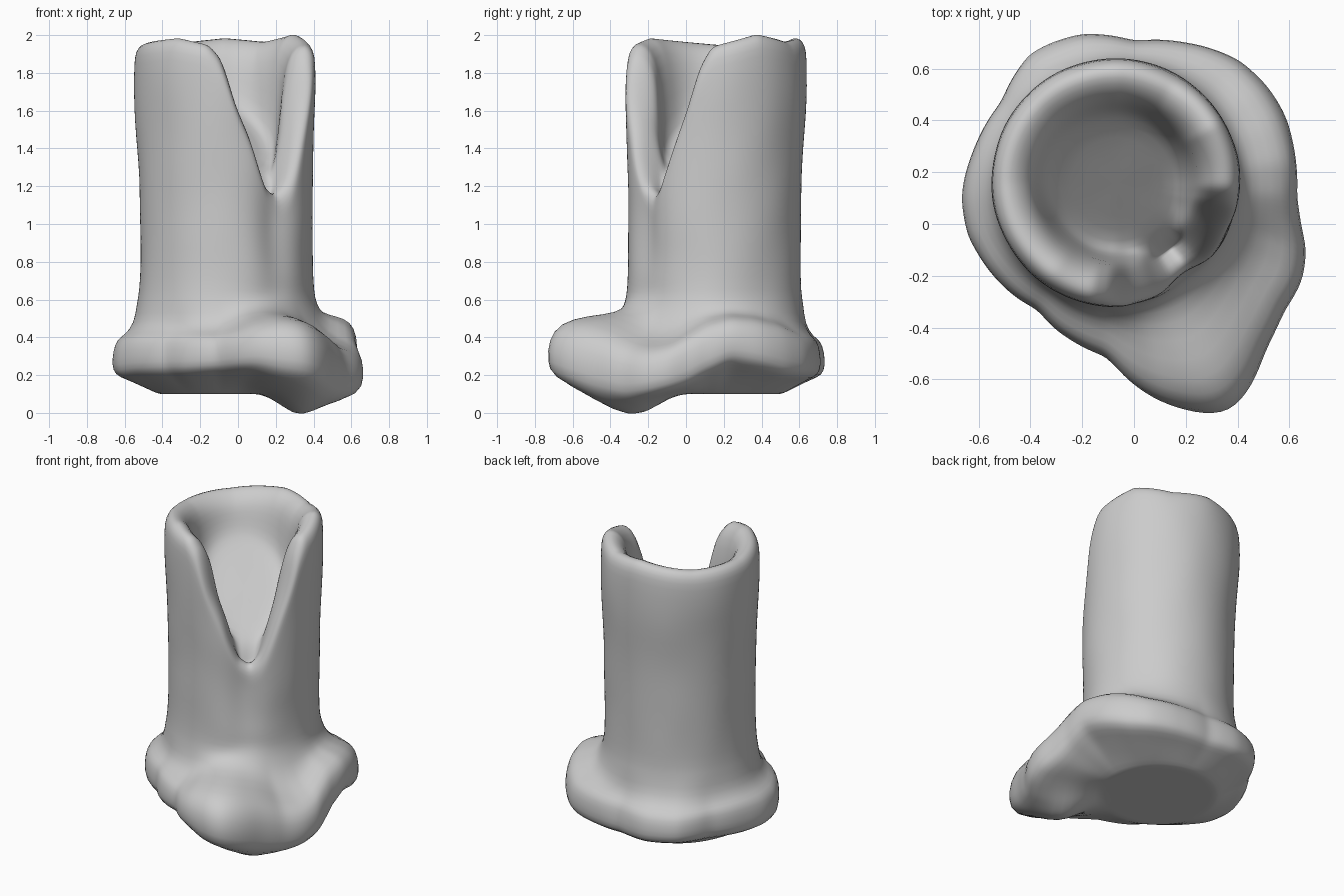
import bpy, bmesh, math
from mathutils import Vector, noise

if "Cube" in bpy.data.objects:
    bpy.data.objects.remove(bpy.data.objects["Cube"])

CX, CY, N = -0.062, 0.15, 96

# Root flare outline: x, y, lower edge height, upper shoulder height
FLARE = [
    (-0.66, 0.10, .20, .41), (-0.62, 0.28, .20, .41), (-0.51, 0.47, .21, .40),
    (-0.40, 0.65, .21, .40), (-0.20, 0.735, .20, .40), (0.00, 0.705, .20, .40),
    (0.20, 0.70, .20, .41), (0.41, 0.635, .20, .43), (0.51, 0.54, .21, .47),
    (0.59, 0.40, .25, .50), (0.625, 0.25, .28, .51), (0.63, 0.10, .21, .48),
    (0.645, 0.00, .15, .43), (0.665, -0.10, .12, .38), (0.645, -0.22, .09, .36),
    (0.58, -0.33, .07, .38), (0.51, -0.48, .10, .45), (0.43, -0.66, .16, .50),
    (0.35, -0.73, .19, .51), (0.26, -0.73, .20, .51), (0.10, -0.68, .24, .48),
    (0.00, -0.62, .24, .44), (-0.10, -0.515, .23, .42), (-0.30, -0.41, .22, .42),
    (-0.37, -0.33, .22, .42), (-0.57, -0.17, .21, .42), (-0.64, -0.05, .20, .41)]
# Rim height by angle in degrees, with the broken notch at the front right
RIM = [(-180, 1.95), (-150, 1.97), (-125, 1.985), (-102, 1.95), (-92, 1.87), (-82, 1.62),
       (-72, 1.45), (-66, 1.30), (-60, 1.20), (-50, 1.15), (-42, 1.20), (-36, 1.30),
       (-20, 1.62), (-11, 1.84), (-3, 1.94), (30, 2.005), (60, 1.965), (90, 1.985), (135, 1.95)]
# Shaft radius by height
SHAFT = [(0.6, .460), (0.8, .456), (1.2, .458), (1.5, .470), (1.7, .480), (2.0, .478)]


def mix(a, b, t):
    return a + (b - a) * t


def lookup(table, v):
    """Linear interpolation in sorted rows of (key, values...)."""
    for a, b in zip(table, table[1:]):
        if a[0] <= v <= b[0]:
            t = (v - a[0]) / (b[0] - a[0])
            return [mix(p, q, t) for p, q in zip(a[1:], b[1:])]
    return list(table[-1][1:] if v > table[-1][0] else table[0][1:])


def cyclic(rows):
    rows = sorted(rows)
    first, last = rows[0], rows[-1]
    return [(last[0] - 360, *last[1:])] + rows + [(first[0] + 360, *first[1:])]


flare = cyclic([(math.degrees(math.atan2(y - CY, x - CX)), math.hypot(x - CX, y - CY), lo, hi)
                for x, y, lo, hi in FLARE])
rim = cyclic(RIM)


def bump(v, mid, width):
    return math.exp(-((v - mid) / width) ** 2)


def profile(deg):
    """Radius and height points from the underside, up the shaft and into the hollow."""
    rb, lo, hi = lookup(flare, deg)
    top = lookup(rim, deg)[0]
    facing = math.cos(math.radians(deg + 48))
    dip = bump(deg, -48, 16)
    pts = [(0.0, .10), (.2, .10), (.34, .10), (.36, .10)]
    # underside of the roots, with the low lump at the front right
    for t in (.3, .5, .75):
        r = mix(.36, rb * .96, t)
        pts.append((r, mix(mix(.10, lo, t), -.02, dip * bump(t, .5, .35))))
    # root edge and shoulder
    pts += [(rb * .98, lo), (rb * 1.005, mix(lo, hi, .25)), (rb * 1.0, mix(lo, hi, .6)),
            (mix(.46, rb, .87), mix(lo, hi, .9)), (mix(.46, rb, .55), hi + .005),
            (mix(.46, rb, .2), mix(hi, .55, .45)), (.472, .58)]
    # shaft with a groove below the notch
    for k in range(9):
        z = mix(.64, top - .10, k / 8)
        groove = .035 * bump(deg, -54, 13) * bump(z, 1.05, .4)
        pts.append((lookup(SHAFT, z)[0] - groove, z))
    # rounded rim
    R = lookup(SHAFT, top)[0] - .03 * bump(deg, -52, 13)
    pts += [(R * .985, top - .04), (R * .93, top - .003), (R * .85, top + .003), (R * .74, top - .03)]

    # inner wall and floor sloping down and out through the notch
    def floor(r):
        return 1.48 - .85 * r * facing
    f = floor(.27)
    pts += [(.315, mix(top - .05, f, .15)), (.295, mix(top - .05, f, .5)), (.27, mix(top - .05, f, .9)),
            (.23, floor(.23)), (.12, floor(.12)), (0.0, floor(0))]
    return pts


bm = bmesh.new()
columns = []
for i in range(N):
    deg = -180 + 360 * i / N
    a = math.radians(deg)
    col = []
    for r, z in profile(deg):
        p = Vector((CX + r * math.cos(a), CY + r * math.sin(a), z))
        if z > .15 and r > 0:
            r += .008 * noise.noise(p * 4)
            p.x, p.y = CX + r * math.cos(a), CY + r * math.sin(a)
        # the shaft leans slightly back and left near its top
        if z > 1.2:
            p.y += .010 * min((z - 1.2) / .4, 1)
            p.x -= .008 * min((z - 1.2) / .4, 1)
        col.append(bm.verts.new(p))
    columns.append(col)
for i in range(N):
    a, b = columns[i], columns[(i + 1) % N]
    for j in range(len(a) - 1):
        bm.faces.new((a[j], b[j], b[j + 1], a[j + 1]))
bmesh.ops.remove_doubles(bm, verts=bm.verts, dist=.0005)
bmesh.ops.recalc_face_normals(bm, faces=bm.faces)

mesh = bpy.data.meshes.new("hollow_stump")
bm.to_mesh(mesh)
bm.free()
stump = bpy.data.objects.new("hollow_stump", mesh)
bpy.context.collection.objects.link(stump)
grey = bpy.data.materials.new("plain_grey")
grey.diffuse_color = (.6, .6, .6, 1)
grey.use_nodes = True
grey.node_tree.nodes["Principled BSDF"].inputs["Base Color"].default_value = grey.diffuse_color
mesh.materials.append(grey)
sub = stump.modifiers.new("smooth", 'SUBSURF')
sub.levels = sub.render_levels = 1
for poly in mesh.polygons:
    poly.use_smooth = True
